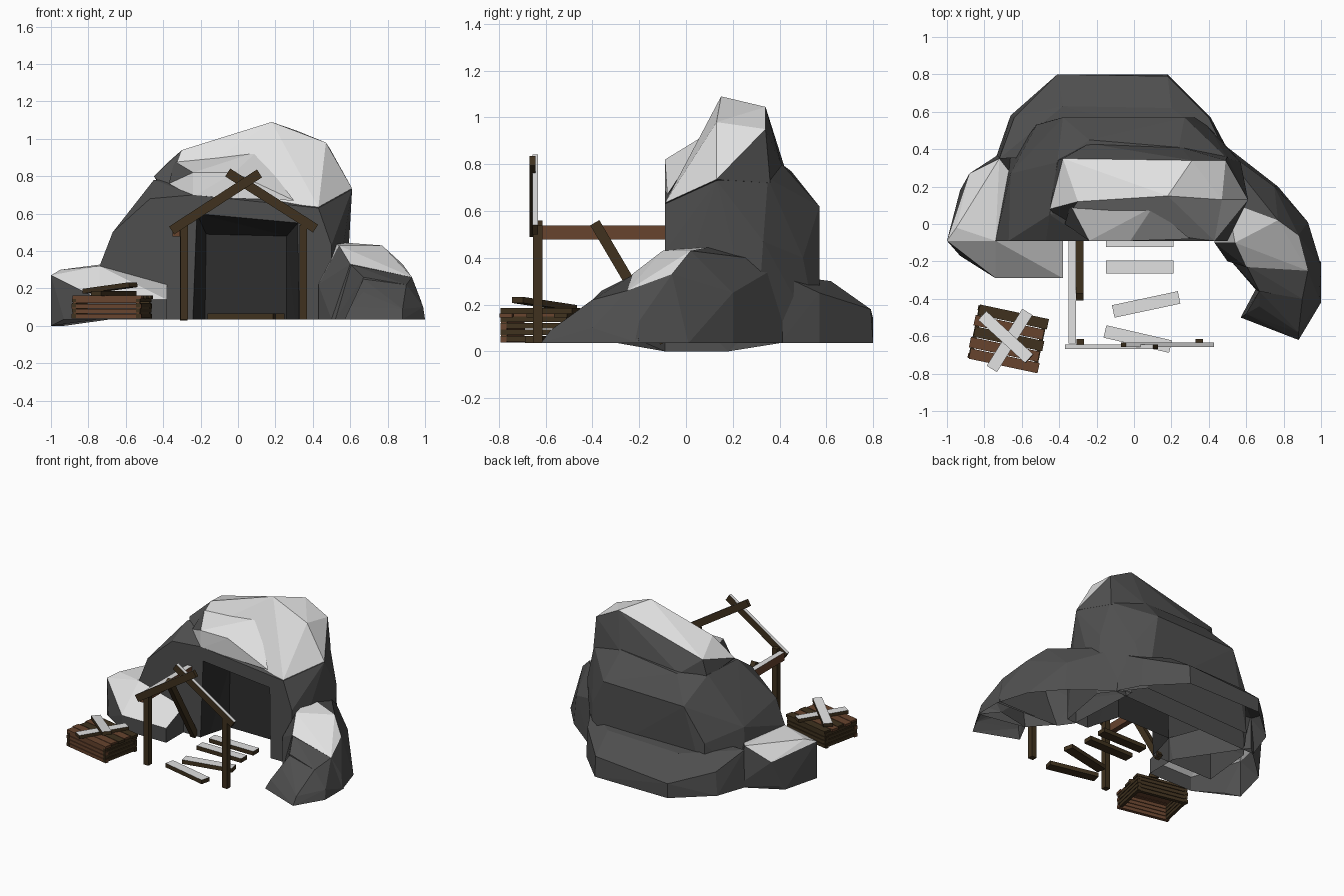
import bpy, bmesh
from math import radians, cos, sin
from mathutils import Vector, Matrix

default = bpy.data.objects.get("Cube")
if default:
    bpy.data.objects.remove(default, do_unlink=True)


def material(name, color):
    m = bpy.data.materials.new(name)
    m.diffuse_color = (*color, 1)
    m.use_nodes = True
    bsdf = m.node_tree.nodes["Principled BSDF"]
    bsdf.inputs["Base Color"].default_value = (*color, 1)
    bsdf.inputs["Roughness"].default_value = 0.9
    return m


ROCK = material("dark grey rock", (.078, .078, .078))
SNOW = material("pale snow", (.75, .75, .75))
CAVE = material("cave shadow", (.028, .028, .028))
DARK_WOOD = material("dark wood", (.05, .031, .013))
RED_WOOD = material("reddish wood", (.135, .057, .027))


def add_object(name, bm, materials):
    mesh = bpy.data.meshes.new(name)
    bm.to_mesh(mesh)
    bm.free()
    for m in materials:
        mesh.materials.append(m)
    obj = bpy.data.objects.new(name, mesh)
    bpy.context.collection.objects.link(obj)
    return obj


def hull(points):
    bm = bmesh.new()
    for p in points:
        bm.verts.new(p)
    result = bmesh.ops.convex_hull(bm, input=bm.verts)
    unused = [v for v in result["geom_interior"] if isinstance(v, bmesh.types.BMVert)]
    bmesh.ops.delete(bm, geom=unused, context="VERTS")
    bmesh.ops.recalc_face_normals(bm, faces=bm.faces)
    return bm


def finish_rock(bm, snowy):
    """Open the underside and paint the snow by rule."""
    bm.normal_update()
    under = [f for f in bm.faces if f.normal.z < -.8 and max(v.co.z for v in f.verts) < .06]
    bmesh.ops.delete(bm, geom=under, context="FACES")
    for f in bm.faces:
        f.material_index = int(snowy(f.calc_center_median(), f.normal))


def rock(name, ground, upper, snowy, floor=.035):
    bm = hull([(x, y, floor) for x, y in ground] + upper)
    finish_rock(bm, snowy)
    return add_object(name, bm, [ROCK, SNOW])


def no_snow(c, n):
    return False


def crown_snow(c, n):
    """Snow lies above a line that climbs towards the back, and stays off the low flank."""
    bare_flank = c.x < -.3 and c.z < .83
    return c.z > .62 + .77 * (c.y + .09) and n.z > -.1 and not bare_flank


# Main body of the hill, with the cave cut out of its flat front
body_ground = [(-.74, -.09), (.5, -.09), (.57, .3), (.36, .57), (-.53, .53), (-.7, .3)]
body_upper = [
    (-.74, -.09, .32), (-.67, -.09, .5), (-.47, -.09, .68), (.43, -.09, .63),
    (.5, -.09, .43), (.61, .13, .73), (.57, .33, .47), (.41, .5, .4),
    (.27, .57, .62), (-.38, .57, .61), (-.52, .53, .36), (-.66, .27, .42),
    (-.24, -.09, .7), (-.24, .45, .77), (.24, .41, .8), (.5, .35, .74),
    (-.45, .05, .78), (-.41, .33, .76),
]
bm = hull([(x, y, .035) for x, y in body_ground] + body_upper)
body = add_object("hill_body", bm, [ROCK, SNOW, CAVE])
mouth = [(-.25, -.2), (-.22, .6), (.32, .55), (.33, -.2)]
inner = [(-.18, -.2), (-.17, .49), (.26, .48), (.26, -.2)]
cutter = add_object(
    "cave_cutter",
    hull([(x, y, z) for y, ring in ((-.2, mouth), (-.09, mouth), (.15, inner)) for x, z in ring]),
    [CAVE])
cutter.hide_render = True
cut = body.modifiers.new("cave", "BOOLEAN")
cut.object = cutter
cut.operation = "DIFFERENCE"
cut.solver = "EXACT"
evaluated = body.evaluated_get(bpy.context.evaluated_depsgraph_get())
bm = bmesh.new()
bm.from_mesh(evaluated.to_mesh())
evaluated.to_mesh_clear()
finish_rock(bm, no_snow)
for f in bm.faces:
    c = f.calc_center_median()
    if -.26 < c.x < .34 and -.085 < c.y < .17 and c.z < .61:
        f.material_index = 2
bm.to_mesh(body.data)
bm.free()
body.modifiers.clear()
bpy.data.objects.remove(cutter, do_unlink=True)

# Snow-capped crown and the shoulder jutting from its front
rock("hill_crown", [], [
    (-.38, .0, .72), (.43, -.09, .635), (-.45, .08, .8), (-.3, .12, .94),
    (.18, .15, 1.09), (.47, .13, .98), (.61, .13, .735), (.31, .34, 1.045),
    (.49, .34, .95), (-.38, .35, .87), (-.41, .34, .74), (.5, .36, .72),
    (.25, .41, .79), (-.24, .43, .76), (.05, -.03, .7),
], crown_snow)
rock("snow_shoulder", [], [
    (-.24, -.09, .69), (.3, -.08, .67), (-.24, -.09, .82), (-.02, -.09, .82),
    (-.24, .1, .89), (.1, .09, .93), (-.37, .0, .76), (-.34, .1, .88),
], crown_snow)

# Broad skirt around the back
rock("back_skirt",
     [(-.74, .35), (-.66, .58), (-.41, .8), (.18, .8), (.41, .57), (.5, .4)],
     [(-.72, .35, .3), (-.64, .57, .2), (-.41, .8, .14), (.18, .79, .18),
      (.4, .57, .25), (.48, .4, .33), (-.38, .63, .29), (.2, .62, .3)],
     no_snow)

# Right-hand arm curling forward, in three overlapping boulders
rock("arm_back",
     [(.4, .46), (.5, .41), (.77, .2), (.93, .01), (1, -.22), (.5, -.2), (.43, -.1)],
     [(.5, .12, .45), (.77, .02, .43), (.54, -.1, .43), (.6, -.23, .33),
      (.88, -.06, .33), (.93, -.25, .26), (.98, -.2, .13), (.45, .42, .38),
      (.75, .2, .25), (.43, -.1, .22)],
     lambda c, n: c.y < .04 and c.z > .33 and n.z > .3)
rock("arm_middle",
     [(1, -.2), (1, -.42), (.65, -.35), (.52, -.2)],
     [(.93, -.25, .26), (.9, -.4, .22), (.67, -.36, .26), (.6, -.22, .33),
      (.99, -.4, .1)],
     no_snow)
rock("arm_tip",
     [(1, -.42), (.88, -.62), (.57, -.5), (.65, -.35), (.9, -.3)],
     [(.9, -.4, .22), (.67, -.36, .25), (.99, -.4, .1), (.88, -.58, .09),
      (.6, -.48, .1), (.67, -.44, .18)],
     no_snow)

# Low boulder on the other side
rock("side_boulder",
     [(-.99, -.1), (-.93, -.17), (-.74, -.29), (-.38, -.29), (-.38, -.05), (-.68, .4), (-.9, .22)],
     [(-1, -.09, .27), (-.95, -.13, .2), (-.95, -.02, .3), (-.74, -.09, .32),
      (-.74, -.29, .14), (-.38, -.29, .14), (-.38, -.09, .22), (-.88, .27, .22),
      (-.72, .35, .33), (-1, -.09, 0), (-.93, .18, 0), (-.9, -.15, .005)],
     lambda c, n: n.z > .3 and c.z > .13)


def board(name, start, end, width, height, wood=DARK_WOOD, snow=False):
    """A timber from start to end, optionally with snow on its upper face."""
    a, b = Vector(start), Vector(end)
    bm = bmesh.new()
    bmesh.ops.create_cube(bm, size=1)
    bm.normal_update()
    for f in bm.faces:
        f.material_index = int(snow and f.normal.z > .5)
    turn = (b - a).to_track_quat("X", "Z").to_matrix().to_4x4()
    size = Matrix.Diagonal(((b - a).length, width, height, 1))
    bm.transform(Matrix.Translation((a + b) / 2) @ turn @ size)
    return add_object(name, bm, [wood, SNOW])


# Entrance porch
for side, x, top in (("right", -.288, .56), ("left", .35, .54)):
    board(side + "_post", (x, -.634, .035), (x, -.634, top), .04, .04)
board("right_rafter", (-.355, -.656, .51), (.115, -.656, .815), .024, .05, snow=True)
board("left_rafter", (.415, -.645, .52), (-.055, -.645, .82), .024, .05, snow=True)
board("side_beam", (-.33, -.64, .508), (-.33, -.06, .508), .04, .06, RED_WOOD, True)
board("side_brace", (-.29, -.39, .55), (-.29, -.09, .04), .038, .045)

# Snowy walkway planks
for i, (x, y, angle) in enumerate(((.03, -.09, 0), (.03, -.23, 0), (.065, -.43, 12), (.02, -.615, -13))):
    reach = Vector((cos(radians(angle)), sin(radians(angle)), 0)) * .18
    mid = Vector((x, y, .05))
    board(f"walkway_plank_{i}", mid - reach, mid + reach, .068, .03, snow=True)

# Slatted crate, built square and then turned
crate = Matrix.Translation((-.675, -.613, .035)) @ Matrix.Rotation(radians(-12), 4, "Z")


def crate_board(name, start, end, width, height, wood):
    board(name, crate @ Vector(start), crate @ Vector(end), width, height, wood)


for row in range(4):
    z = .015 + row * .028
    for side in (-1, 1):
        long_wood = RED_WOOD if side < 0 else DARK_WOOD
        reach = .19 - .008 * (row % 2)
        crate_board(f"crate_long_{row}_{side}", (-reach, side * .13, z),
                    (reach, side * .13, z), .025, .024, long_wood)
        crate_board(f"crate_short_{row}_{side}", (side * .175, -.145, z + .004),
                    (side * .175, .145, z + .004), .022, .023, DARK_WOOD)
for i in range(5):
    y = -.12 + i * .06
    shift = .006 * (-1) ** i
    crate_board(f"crate_slat_{i}", (-.188 + shift, y, .118), (.188 + shift, y, .118),
                .056, .018, RED_WOOD if i in (0, 1, 3) else DARK_WOOD)
board("crate_lower_plank", (-.76, -.775, .172), (-.57, -.47, .172), .064, .026, snow=True)
board("crate_upper_plank", (-.81, -.49, .185), (-.56, -.72, .22), .064, .026, snow=True)
